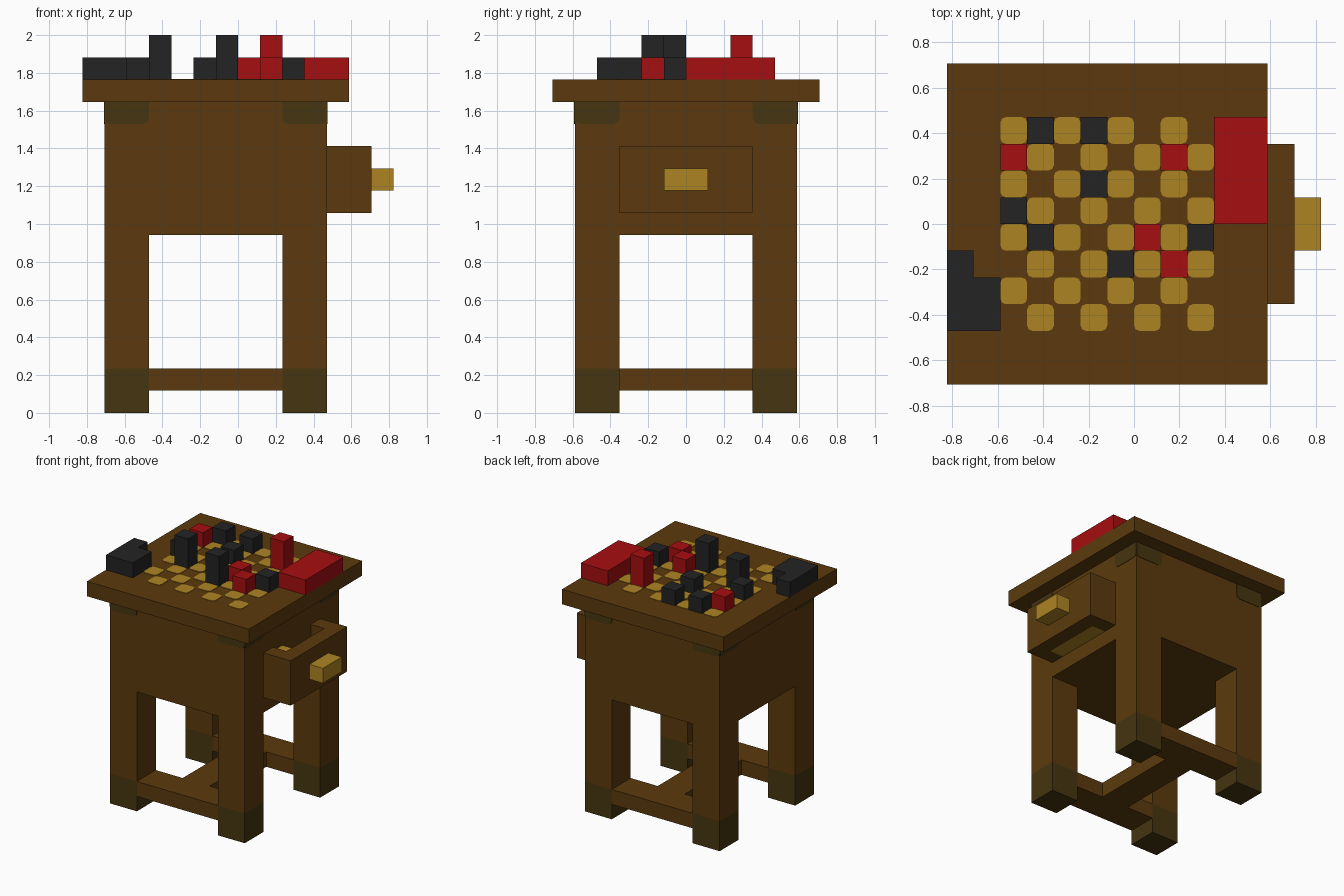
import bpy
import bmesh
from mathutils import Vector

U = 2 / 17  # one block of the grid the table is built on

old = bpy.data.objects.get("Cube")
if old:
    bpy.data.objects.remove(old, do_unlink=True)


def material(name, rgb):
    lin = [((c / 255 + 0.055) / 1.055) ** 2.4 for c in rgb]
    mat = bpy.data.materials.new(name)
    mat.use_nodes = True
    bsdf = next(n for n in mat.node_tree.nodes if n.type == 'BSDF_PRINCIPLED')
    bsdf.inputs["Base Color"].default_value = (*lin, 1)
    bsdf.inputs["Roughness"].default_value = 0.9
    mat.diffuse_color = (*lin, 1)
    return mat


wood = material("brown_wood", (92, 58, 14))
olive = material("olive_metal", (70, 53, 16))
gold = material("golden_wood", (174, 132, 35))
red = material("red_paint", (166, 14, 16))
black = material("black_paint", (35, 35, 35))


def boxes(name, spans, mat, rounding=0):
    """One object from boxes given as (low corner, high corner) in blocks.
    Rounding softens the outline of thin plates."""
    bm = bmesh.new()
    for lo, hi in spans:
        lo, hi = Vector(lo), Vector(hi)
        size, mid = hi - lo, (lo + hi) / 2
        verts = bmesh.ops.create_cube(bm, size=1)["verts"]
        for v in verts:
            v.co = Vector(a * b for a, b in zip(v.co, size)) + mid
        if rounding:
            thin = min(range(3), key=lambda i: size[i])
            edges = {e for v in verts for e in v.link_edges
                     if abs(e.verts[0].co[thin] - e.verts[1].co[thin]) > 1e-4}
            bmesh.ops.bevel(bm, geom=list(edges), offset=rounding,
                            segments=2, profile=0.5, affect='EDGES')
    bmesh.ops.scale(bm, vec=(U, U, U), verts=bm.verts)
    mesh = bpy.data.meshes.new(name)
    bm.to_mesh(mesh)
    bm.free()
    mesh.materials.append(mat)
    obj = bpy.data.objects.new(name, mesh)
    bpy.context.scene.collection.objects.link(obj)
    return obj


# Table top and body
boxes("table_top", [((-7, -6, 14), (5, 6, 15))], wood)
boxes("body", [((-6, -5, 8), (4, 5, 14))], wood)

# Legs with dark feet
for side, x in (("right", -6), ("left", 2)):
    for end, y in (("front", -5), ("back", 3)):
        boxes(f"{end}_{side}_leg", [((x, y, 2), (x + 2, y + 2, 8))], wood)
        boxes(f"{end}_{side}_foot", [((x, y, 0), (x + 2, y + 2, 2))], olive)

# H-shaped stretcher
boxes("front_rail", [((-4, -5, 1), (2, -3, 2))], wood)
boxes("back_rail", [((-4, 3, 1), (2, 5, 2))], wood)
boxes("centre_rail", [((-2, -3, 1), (0, 3, 2))], wood)

# Corner brackets on all four faces of the body, tucked under the top
T = 0.03
brackets = []
for y in (-5, 5):
    for x in (-6, 2):
        brackets.append(((x, y - T, 13), (x + 2, y + T, 14.4)))
for x in (-6, 4):
    for y in (-5, 3):
        brackets.append(((x - T, y, 13), (x + T, y + 2, 14.4)))
boxes("corner_brackets", brackets, olive, 0.25)

# Open drawer with contents and knob
boxes("drawer_front", [((5, -3, 9), (6, 3, 12))], wood)
boxes("drawer_sides", [((4, -3, 9), (5, -2, 12)),
                       ((4, 2, 9), (5, 3, 12))], wood)
boxes("drawer_contents", [((4, -2, 9), (5, 2, 10)),
                          ((4, -2, 10), (5, -1, 11.75))], gold)
boxes("drawer_knob", [((6, -1, 10), (7, 1, 11))], gold)

# Checkered board
tiles = [((x, y, 15 - T), (x + 1, y + 1, 15 + T))
         for x in range(-5, 3) for y in range(-4, 4) if (x + y) % 2 == 0]
boxes("board_tiles", tiles, gold, 0.2)

# Game pieces: column, row, height
black_set = [(-4, 3, 1), (-2, 3, 1), (-2, 1, 1), (-5, 0, 1),
             (-4, -1, 2), (2, -1, 1), (-1, -2, 2)]
red_set = [(-5, 2, 1), (1, 2, 2), (0, -1, 1), (1, -2, 1)]
for label, pieces, mat in (("black", black_set, black), ("red", red_set, red)):
    for i, (x, y, h) in enumerate(pieces, 1):
        boxes(f"{label}_piece_{i}", [((x, y, 15), (x + 1, y + 1, 15 + h))], mat)

# Piles of captured pieces beside the board
boxes("black_pile", [((-7, -4, 15), (-5, -2, 16)),
                     ((-7, -2, 15), (-6, -1, 16))], black)
boxes("red_pile", [((3, 0, 15), (5, 4, 16))], red)
